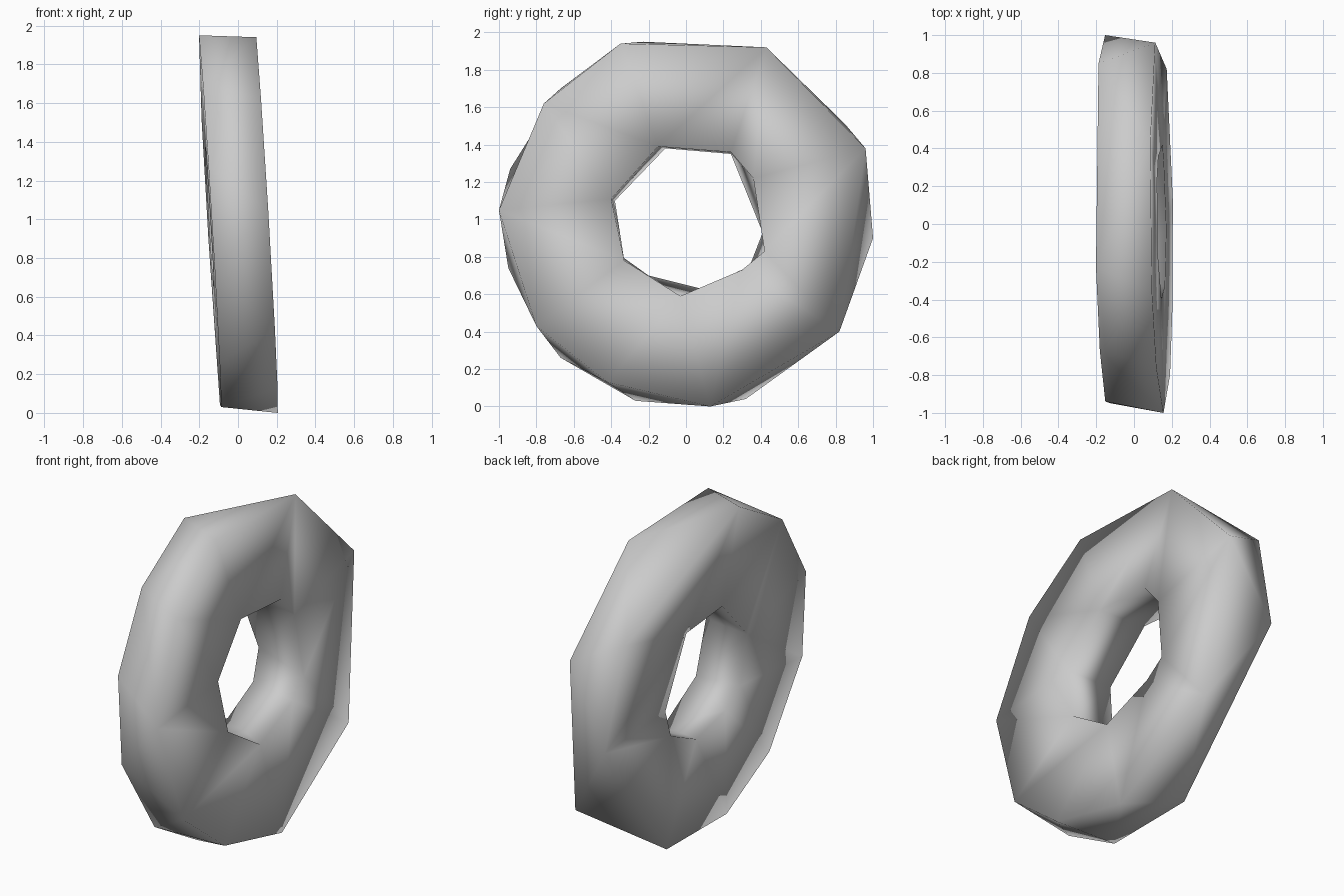
import bpy, bmesh, math

cube = bpy.data.objects.get("Cube")
if cube:
    bpy.data.objects.remove(cube, do_unlink=True)

HALF = 0.147          # half the thickness of the ring
LEAN, YAW = -0.06, -0.012   # slope of the ring's middle plane

# Rim outlines as (y, z), clockwise from the top
outer_left = [(-.35, 1.94), (.43, 1.92), (.96, 1.38), (.82, .4), (.13, 0),
              (-.42, .13), (-.8, .43), (-1, 1.05), (-.76, 1.62)]
outer_right = [(-.23, 1.95), (.85, 1.51), (1, .9), (.32, .04), (-.27, .03),
               (-.67, .26), (-.95, .74), (-.94, 1.27), (-.67, 1.7)]
inner_left = [(-.15, 1.39), (.24, 1.36), (.36, 1.22), (.42, .83), (.3, .73),
              (-.03, .59), (-.33, .78), (-.4, 1.11)]
inner_right = [(-.11, 1.38), (.24, 1.35), (.41, .93), (.34, .75), (.08, .63),
               (-.2, .7), (-.34, .8), (-.38, 1.1)]


def make_loop(bm, outline, side):
    """Place an outline on one side of the leaning middle plane."""
    return [bm.verts.new((YAW * y + LEAN * (z - 1) + side * HALF, y, z))
            for y, z in outline]


def turn(loop, index):
    """Clockwise angle of a loop vertex, growing past a full turn."""
    laps, i = divmod(index, len(loop))
    co = loop[i].co
    start = math.radians(45)
    angle = (math.atan2(co.y, co.z - 1) + start) % math.tau
    return angle + laps * math.tau


def stitch(bm, a, b):
    """Join two loops with triangles, always advancing the one behind."""
    i = j = 0
    while i < len(a) or j < len(b):
        va, vb = a[i % len(a)], b[j % len(b)]
        if j == len(b) or (i < len(a) and turn(a, i + 1) <= turn(b, j + 1)):
            i += 1
            bm.faces.new((va, a[i % len(a)], vb))
        else:
            j += 1
            bm.faces.new((va, b[j % len(b)], vb))


# Ring with four walls: tread, two sides and the hole
bm = bmesh.new()
rims = [make_loop(bm, outline, side) for outline, side in (
    (outer_left, 1), (outer_right, -1), (inner_right, -1), (inner_left, 1))]
for k, rim in enumerate(rims):
    stitch(bm, rim, rims[(k + 1) % len(rims)])
bmesh.ops.recalc_face_normals(bm, faces=bm.faces[:])
for face in bm.faces:
    face.smooth = True

mesh = bpy.data.meshes.new("ring")
bm.to_mesh(mesh)
bm.free()
ring = bpy.data.objects.new("ring", mesh)
bpy.context.collection.objects.link(ring)

# Plain grey finish
grey = bpy.data.materials.new("light_grey")
grey.use_nodes = True
color = (0.6, 0.6, 0.6, 1)
grey.diffuse_color = color
grey.node_tree.nodes["Principled BSDF"].inputs["Base Color"].default_value = color
mesh.materials.append(grey)
